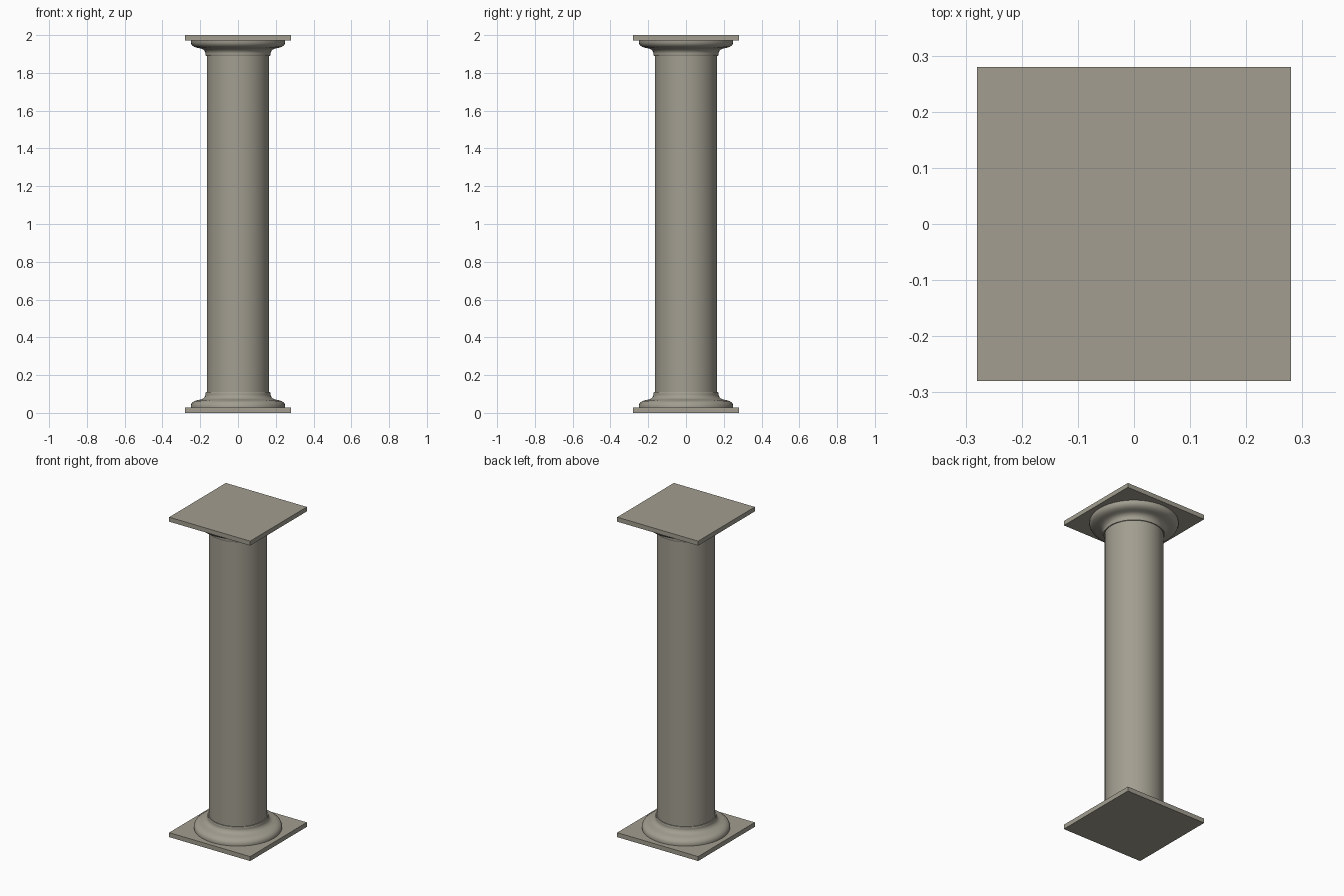
import bpy, bmesh, math

if "Cube" in bpy.data.objects:
    bpy.data.objects.remove(bpy.data.objects["Cube"])

stone = bpy.data.materials.new("warm grey stone")
stone.diffuse_color = (0.36, 0.34, 0.28, 1)
stone.use_nodes = True
stone.node_tree.nodes["Principled BSDF"].inputs["Base Color"].default_value = stone.diffuse_color


def finish(name, bm, smooth=True):
    bmesh.ops.recalc_face_normals(bm, faces=bm.faces)
    me = bpy.data.meshes.new(name)
    bm.to_mesh(me)
    bm.free()
    me.materials.append(stone)
    ob = bpy.data.objects.new(name, me)
    bpy.context.collection.objects.link(ob)
    if smooth:
        bpy.ops.object.select_all(action='DESELECT')
        ob.select_set(True)
        bpy.context.view_layer.objects.active = ob
        bpy.ops.object.shade_smooth_by_angle(angle=math.radians(40))
    return ob


def lathe(name, profile, sides=48):
    bm = bmesh.new()
    rings = []
    for r, z in profile:
        rings.append([bm.verts.new((r * math.cos(2 * math.pi * i / sides),
                                    r * math.sin(2 * math.pi * i / sides), z))
                      for i in range(sides)])
    for a, b in zip(rings, rings[1:]):
        for i in range(sides):
            j = (i + 1) % sides
            bm.faces.new((a[i], a[j], b[j], b[i]))
    return finish(name, bm)


def slab(name, z0, z1, half=0.28):
    bm = bmesh.new()
    bmesh.ops.create_cube(bm, size=1)
    for v in bm.verts:
        v.co.x *= 2 * half
        v.co.y *= 2 * half
        v.co.z = z1 if v.co.z > 0 else z0
    return finish(name, bm, smooth=False)


# square slabs at both ends
slab("bottom_slab", 0.0, 0.028)
slab("top_slab", 1.972, 2.0)

# rounded moulding, cove and neck ring, from slab up to the shaft
base = [(0.250, 0.028), (0.250, 0.040), (0.245, 0.052), (0.233, 0.062),
        (0.215, 0.068), (0.196, 0.071), (0.183, 0.077), (0.174, 0.088),
        (0.172, 0.097), (0.173, 0.104), (0.170, 0.110), (0.164, 0.110)]
shaft = [(0.165, 0.110), (0.165, 1.890)]
lathe("base_moulding", base)
lathe("shaft", shaft)
lathe("capital_moulding", [(r, 2 - z) for r, z in base])
